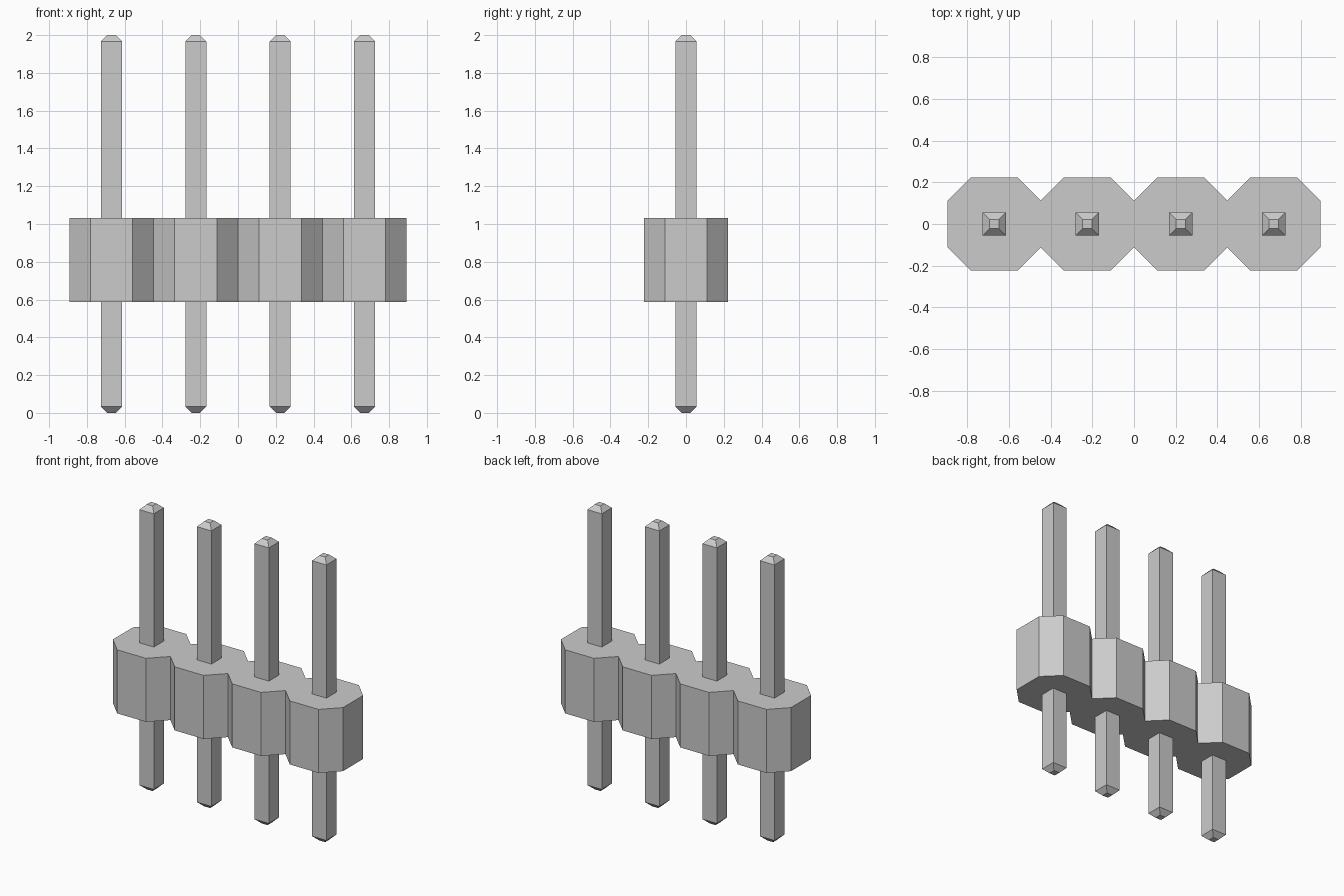
import bpy
import bmesh

cube = bpy.data.objects.get("Cube")
if cube:
    bpy.data.objects.remove(cube, do_unlink=True)

PITCH = 0.4466
COUNT = 4
R = PITCH / 2            # half width of one housing segment
C = PITCH / 4            # chamfer of the octagon corners
BODY_LOW, BODY_HIGH = 0.586, 1.032
PIN_HALF, TIP_HALF, TIP_HEIGHT = 0.0558, 0.0223, 0.0335
HEIGHT = 2.0

grey = bpy.data.materials.new("plain_grey")
grey.use_nodes = True
colour = (0.6, 0.6, 0.6, 1)
grey.diffuse_color = colour
grey.node_tree.nodes["Principled BSDF"].inputs["Base Color"].default_value = colour

centres = [(i - (COUNT - 1) / 2) * PITCH for i in range(COUNT)]


def finish(bm, name):
    bmesh.ops.recalc_face_normals(bm, faces=bm.faces)
    mesh = bpy.data.meshes.new(name)
    bm.to_mesh(mesh)
    bm.free()
    mesh.materials.append(grey)
    obj = bpy.data.objects.new(name, mesh)
    bpy.context.collection.objects.link(obj)
    return obj


# Housing: a row of joined octagons extruded upwards
def make_housing():
    front = []
    for cx in centres:
        front += [(cx - R, -R + C), (cx - R + C, -R), (cx + R - C, -R)]
    front.append((centres[-1] + R, -R + C))
    outline = front + [(x, -y) for x, y in reversed(front)]
    bm = bmesh.new()
    base = bm.faces.new([bm.verts.new((x, y, BODY_LOW)) for x, y in outline])
    result = bmesh.ops.extrude_face_region(bm, geom=[base], use_keep_orig=True)
    for v in result["geom"]:
        if isinstance(v, bmesh.types.BMVert):
            v.co.z = BODY_HIGH
    finish(bm, "housing")


# Pin: square bar with a tapered tip at each end
def make_pin(name, cx):
    bm = bmesh.new()
    levels = [(TIP_HALF, 0), (PIN_HALF, TIP_HEIGHT),
              (PIN_HALF, HEIGHT - TIP_HEIGHT), (TIP_HALF, HEIGHT)]
    corners = [(-1, -1), (1, -1), (1, 1), (-1, 1)]
    rings = [[bm.verts.new((sx * h, sy * h, z)) for sx, sy in corners]
             for h, z in levels]
    for low, high in zip(rings, rings[1:]):
        for k in range(4):
            n = (k + 1) % 4
            bm.faces.new((low[k], low[n], high[n], high[k]))
    bm.faces.new(rings[0])
    bm.faces.new(rings[-1])
    finish(bm, name).location.x = cx


make_housing()
for i, cx in enumerate(centres):
    make_pin(f"pin_{i + 1}", cx)
